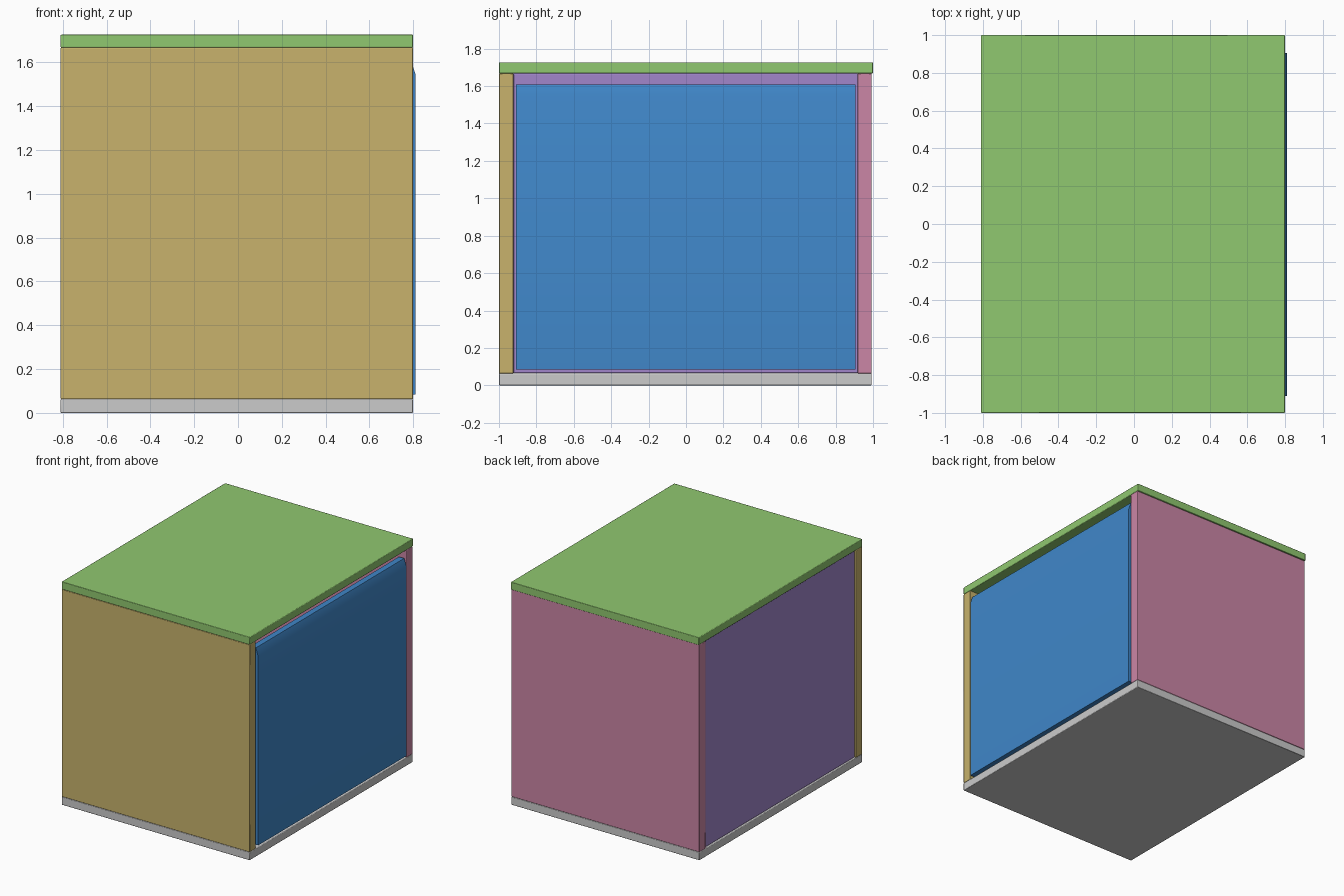
import bpy, bmesh

if "Cube" in bpy.data.objects:
    bpy.data.objects.remove(bpy.data.objects["Cube"])


def colour(name, rgb):
    m = bpy.data.materials.new(name)
    m.diffuse_color = (*rgb, 1)
    m.use_nodes = True
    m.node_tree.nodes["Principled BSDF"].inputs["Base Color"].default_value = m.diffuse_color
    return m


def finish(obj, mat, bevel):
    if mat:
        obj.data.materials.append(mat)
    if bevel:
        mod = obj.modifiers.new("soft_edges", 'BEVEL')
        mod.width = bevel
        mod.segments = 2
    bpy.ops.object.select_all(action='DESELECT')
    bpy.context.view_layer.objects.active = obj
    obj.select_set(True)
    bpy.ops.object.shade_smooth_by_angle()


def extrude_profile(name, profile, y0, y1, mat=None, bevel=0.004):
    """Extrude an (x, z) outline along y."""
    bm = bmesh.new()
    face = bm.faces.new([bm.verts.new((x, y0, z)) for x, z in profile])
    ext = bmesh.ops.extrude_face_region(bm, geom=[face])
    verts = [g for g in ext["geom"] if isinstance(g, bmesh.types.BMVert)]
    bmesh.ops.translate(bm, verts=verts, vec=(0, y1 - y0, 0))
    bmesh.ops.recalc_face_normals(bm, faces=bm.faces)
    mesh = bpy.data.meshes.new(name)
    bm.to_mesh(mesh)
    bm.free()
    obj = bpy.data.objects.new(name, mesh)
    bpy.context.collection.objects.link(obj)
    finish(obj, mat, bevel)
    return obj


def panel(name, x, y, z, mat=None, bevel=0.004):
    outline = [(x[0], z[0]), (x[1], z[0]), (x[1], z[1]), (x[0], z[1])]
    return extrude_profile(name, outline, *y, mat, bevel)


ochre = colour("ochre", (0.58, 0.45, 0.15))
pink = colour("pink", (0.60, 0.24, 0.38))
green = colour("green", (0.28, 0.58, 0.16))
purple = colour("purple", (0.36, 0.24, 0.60))
blue = colour("blue", (0.05, 0.24, 0.58))

DEPTH = (-0.81, 0.80)

# Horizontal boards
panel("bottom_board", DEPTH, (-1.0, 0.993), (0, 0.063))
panel("top_board", DEPTH, (-1.0, 1.0), (1.668, 1.727), green)

# Upright side walls
panel("front_side_wall", DEPTH, (-1.0, -0.923), (0.063, 1.668), ochre)
panel("rear_side_wall", DEPTH, (0.918, 0.993), (0.063, 1.668), pink)

# Inset wall closing the left side
panel("back_wall", (-0.80, -0.735), (-0.923, 0.918), (0.066, 1.667), purple)

# Front door with its sloped finger-grip along the top
extrude_profile("door", [(0.745, 0.085), (0.81, 0.085), (0.81, 1.548),
                         (0.79, 1.608), (0.745, 1.608)],
                -0.91, 0.905, blue, bevel=0)
